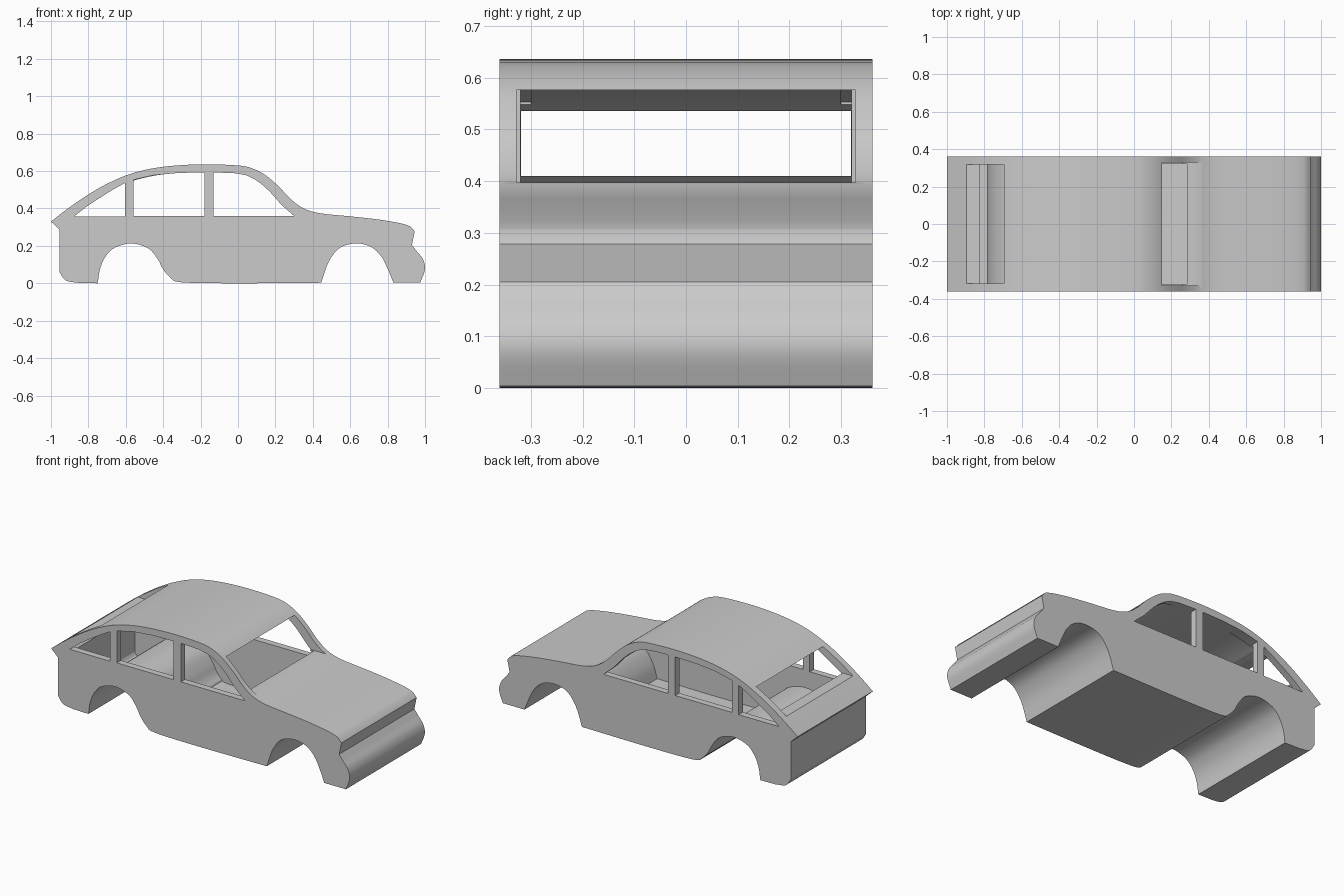
import bpy, bmesh, math
from mathutils import Vector

if "Cube" in bpy.data.objects:
    bpy.data.objects.remove(bpy.data.objects["Cube"])

HALF_W = 0.36   # half body width
WALL = 0.04     # shell thickness

# Side profile, clockwise from the tail; each run is a smooth curve, runs meet at corners
RUNS = [
    [(-1, .33), (-.92, .392), (-.82, .462), (-.7, .532), (-.56, .59), (-.4, .623), (-.2, .636),
     (0, .63), (.08, .613), (.15, .576), (.22, .515), (.28, .452), (.35, .401), (.44, .374),
     (.6, .358), (.75, .341), (.87, .321), (.92, .305)],
    [(.92, .305), (.945, .278)],
    [(.945, .278), (.93, .205)],
    [(.93, .205), (.955, .172), (.988, .13), (1, .075), (.975, .005)],
    [(.975, .005), (.83, .005)],
    [(.83, .005), (.80, .078), (.765, .145), (.71, .195), (.632, .213), (.545, .19),
     (.485, .115), (.445, .003)],
    [(.445, .003), (0, 0), (-.3, .005), (-.36, .03), (-.4, .075), (-.43, .13), (-.48, .187),
     (-.57, .213), (-.66, .19), (-.71, .14), (-.738, .075), (-.75, 0)],
    [(-.75, 0), (-.85, .002)],
    [(-.85, .002), (-.92, .015), (-.955, .06)],
    [(-.955, .06), (-.955, .288)],
    [(-.955, .288), (-1, .33)],
]


def inset_runs(runs, t):
    """Move every control point inwards by t along its mitre."""
    pts = [Vector(p) for r in runs for p in r[:-1]]
    n, moved = len(pts), []
    for i, p in enumerate(pts):
        a, b = (p - pts[i - 1]).normalized(), (pts[(i + 1) % n] - p).normalized()
        na, nb = Vector((a.y, -a.x)), Vector((b.y, -b.x))
        moved.append(p + (na + nb) * t / (1 + na.dot(nb)))
    out, k = [], 0
    for r in runs:
        m = len(r) - 1
        out.append([moved[(k + j) % n] for j in range(m + 1)])
        k += m
    return out


def smooth(runs, steps=4):
    """Catmull-Rom through each run."""
    out = []
    for r in runs:
        q = [Vector(p) for p in r]
        if len(q) == 2:
            out.append(q[0])
            continue
        q = [2 * q[0] - q[1]] + q + [2 * q[-1] - q[-2]]
        for i in range(1, len(q) - 2):
            a, b, c, d = q[i - 1:i + 3]
            for s in range(steps):
                t = s / steps
                out.append(0.5 * (2 * b + (c - a) * t + (2 * a - 5 * b + 4 * c - d) * t * t
                                  + (3 * b - a - 3 * c + d) * t ** 3))
    return out


def prism(bm, pts, y0, y1, inward=False):
    """Extrude a clockwise xz outline from y0 to y1."""
    a = [bm.verts.new((p[0], y0, p[1])) for p in pts]
    b = [bm.verts.new((p[0], y1, p[1])) for p in pts]
    n = len(pts)
    faces = [bm.faces.new(a[::-1]), bm.faces.new(b)]
    faces += [bm.faces.new((a[i], a[(i + 1) % n], b[(i + 1) % n], b[i])) for i in range(n)]
    bmesh.ops.recalc_face_normals(bm, faces=faces)
    if inward:
        bmesh.ops.reverse_faces(bm, faces=faces)


def make(name, bm):
    me = bpy.data.meshes.new(name)
    bm.to_mesh(me)
    bm.free()
    ob = bpy.data.objects.new(name, me)
    bpy.context.collection.objects.link(ob)
    return ob


# Hollow body shell
bm = bmesh.new()
prism(bm, smooth(RUNS), -HALF_W, HALF_W)
prism(bm, smooth(inset_runs(RUNS, WALL)), -HALF_W + WALL, HALF_W - WALL, inward=True)
body = make("car_body", bm)

# Side window cutters, three per side
WINDOWS = [
    [(-.875, .358), (-.81, .41), (-.74, .456), (-.67, .5), (-.605, .536), (-.605, .358)],
    [(-.56, .36), (-.56, .553), (-.45, .578), (-.32, .59), (-.18, .593), (-.18, .36)],
    [(-.13, .36), (-.13, .593), (-.01, .588), (.05, .576), (.09, .556), (.13, .527),
     (.17, .49), (.235, .417), (.3, .36)],
]
bm = bmesh.new()
for w in WINDOWS:
    for s in (-1, 1):
        prism(bm, w, s * 0.3, s * 0.42)
side_cut = make("side_window_cutter", bm)

# Windscreen and rear window cutters
bm = bmesh.new()
for x0, x1, z0, z1, hw in ((-.03, .5, .397, .576, .328), (-1.1, -.58, .41, .535, .319)):
    prism(bm, [(x0, z0), (x0, z1), (x1, z1), (x1, z0)], -hw, hw)
end_cut = make("end_window_cutter", bm)

bpy.context.view_layer.objects.active = body
body.select_set(True)
for cutter in (side_cut, end_cut):
    cutter.hide_render = True
    mod = body.modifiers.new("windows", 'BOOLEAN')
    mod.operation = 'DIFFERENCE'
    mod.solver = 'EXACT'
    mod.object = cutter
    bpy.ops.object.modifier_apply(modifier=mod.name)
    bpy.data.objects.remove(cutter)

bpy.ops.object.shade_smooth_by_angle(angle=math.radians(30))
